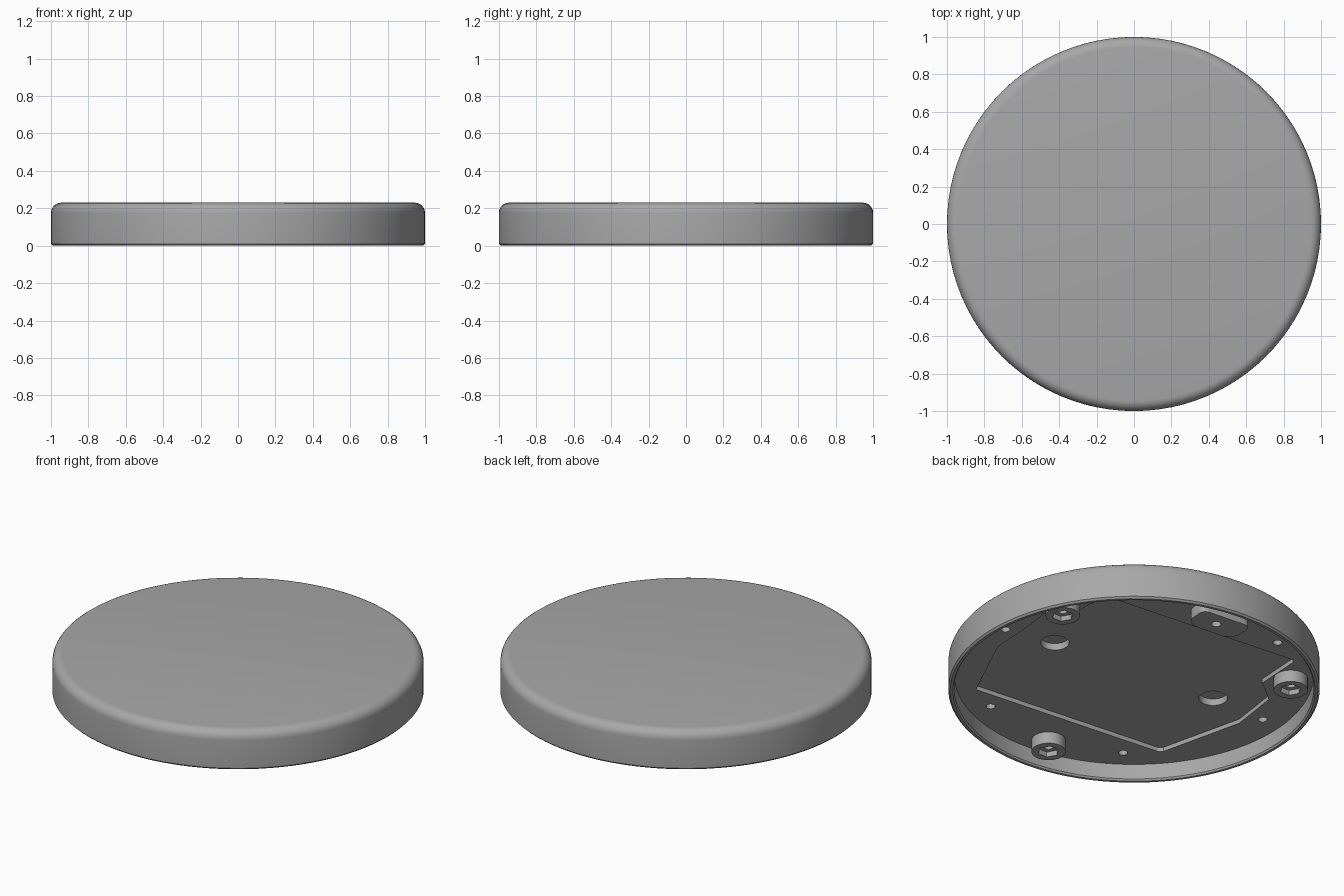
import bpy, bmesh, math

if "Cube" in bpy.data.objects:
    bpy.data.objects.remove(bpy.data.objects["Cube"])

GREY = bpy.data.materials.new("mid_grey")
GREY.diffuse_color = (0.39, 0.39, 0.39, 1)
GREY.use_nodes = True
GREY.node_tree.nodes["Principled BSDF"].inputs["Base Color"].default_value = GREY.diffuse_color
R2 = math.sqrt(2)


def uv(u, v):
    """Underside layout axes, turned 45 degrees from x and y."""
    return ((v - u) / R2, (u + v) / R2)


def polar(r, deg):
    a = math.radians(deg)
    return uv(r * math.cos(a), r * math.sin(a))


def finish(name, bm):
    bmesh.ops.recalc_face_normals(bm, faces=bm.faces)
    me = bpy.data.meshes.new(name)
    bm.to_mesh(me)
    bm.free()
    ob = bpy.data.objects.new(name, me)
    bpy.context.collection.objects.link(ob)
    me.materials.append(GREY)
    return ob


def prism(name, pts, z0, z1):
    bm = bmesh.new()
    lo = [bm.verts.new((x, y, z0)) for x, y in pts]
    hi = [bm.verts.new((x, y, z1)) for x, y in pts]
    n = len(pts)
    bm.faces.new(lo)
    bm.faces.new(hi)
    for i in range(n):
        j = (i + 1) % n
        bm.faces.new((lo[i], lo[j], hi[j], hi[i]))
    return finish(name, bm)


def circle(c, r, n):
    return [(c[0] + r * math.cos(2 * math.pi * i / n),
             c[1] + r * math.sin(2 * math.pi * i / n)) for i in range(n)]


def lathe(name, profile, n):
    """Spin a profile whose first and last points lie on the axis."""
    bm = bmesh.new()
    rings = [[bm.verts.new((x, y, z)) for x, y in circle((0, 0), r, n)]
             for r, z in profile[1:-1]]
    for a, b in zip(rings, rings[1:]):
        for i in range(n):
            j = (i + 1) % n
            bm.faces.new((a[i], a[j], b[j], b[i]))
    bm.faces.new(rings[0])
    bm.faces.new(rings[-1])
    return finish(name, bm)


def cut(ob, cutter):
    cutter.hide_render = True
    m = ob.modifiers.new("cut", "BOOLEAN")
    m.operation = "DIFFERENCE"
    m.solver = "EXACT"
    m.object = cutter
    bpy.context.view_layer.objects.active = ob
    bpy.ops.object.modifier_apply(modifier=m.name)
    bpy.data.objects.remove(cutter)


def smooth(ob):
    bpy.ops.object.select_all(action="DESELECT")
    ob.select_set(True)
    bpy.context.view_layer.objects.active = ob
    bpy.ops.object.shade_smooth_by_angle(angle=math.radians(30))


FLOOR = 0.10

# Round cap: rim, rounded top edge, hollow underside
fillet = [(0.945 + 0.055 * math.cos(math.radians(a)),
           0.175 + 0.055 * math.sin(math.radians(a))) for a in range(0, 91, 15)]
profile = [(0, FLOOR), (0.968, FLOOR), (0.968, 0.01), (0.975, 0), (0.99, 0),
           (1.0, 0.01)] + fillet + [(0, 0.23)]
cap = lathe("cap", profile, 96)

# Shallow pocket under the cap, stepping around the bosses
outline = [(-.862, -.086), (.055, -.835), (.085, -.838), (.52, -.57), (.70, -.33),
           (.68, -.15), (.868, .06), (.862, .086), (-.055, .835), (-.085, .838),
           (-.19, .76), (-.27, .67), (-.42, .70), (-.52, .57), (-.705, .36)]
cut(cap, prism("pocket_cutter", [uv(*p) for p in outline], 0.05, 0.125))

# Two round magnet recesses
for a in (140, 320):
    cut(cap, prism("recess_cutter", circle(polar(0.52, a), 0.077, 32), 0.05, 0.165))

# Six small screw holes
for a in (19, 81, 140, 199, 261, 320):
    cut(cap, prism("hole_cutter", circle(polar(0.845, a), 0.025, 16), 0.05, 0.15))
smooth(cap)

# Three bosses with hexagonal sockets and screw bores
for i, a in enumerate((112, 232, -8)):
    c = polar(0.845, a)
    boss = prism(f"boss_{i + 1}", circle(c, 0.092, 40), 0.03, 0.105)
    cut(boss, prism("hex_cutter", circle(c, 0.058, 6), 0.0, 0.06))
    cut(boss, prism("bore_cutter", circle(c, 0.027, 16), 0.0, 0.095))
    smooth(boss)

# Rounded pad with a small hole
ang = math.radians(50)
pad_pts = []
for k, (st, sr) in enumerate(((1, 1), (-1, 1), (-1, -1), (1, -1))):
    rad = 0.04 if sr > 0 else 0.075
    for s in range(7):
        b = math.radians(90 * k + 15 * s)
        t = st * (0.155 - rad) + rad * math.cos(b)
        r = 0.79 + sr * (0.085 - rad) + rad * math.sin(b)
        pad_pts.append(uv(r * math.cos(ang) + t * math.sin(ang),
                          r * math.sin(ang) - t * math.cos(ang)))
pad = prism("pad", pad_pts, 0.035, 0.105)
cut(pad, prism("pad_hole_cutter", circle(polar(0.79, 51), 0.027, 16), 0.0, 0.09))
smooth(pad)
